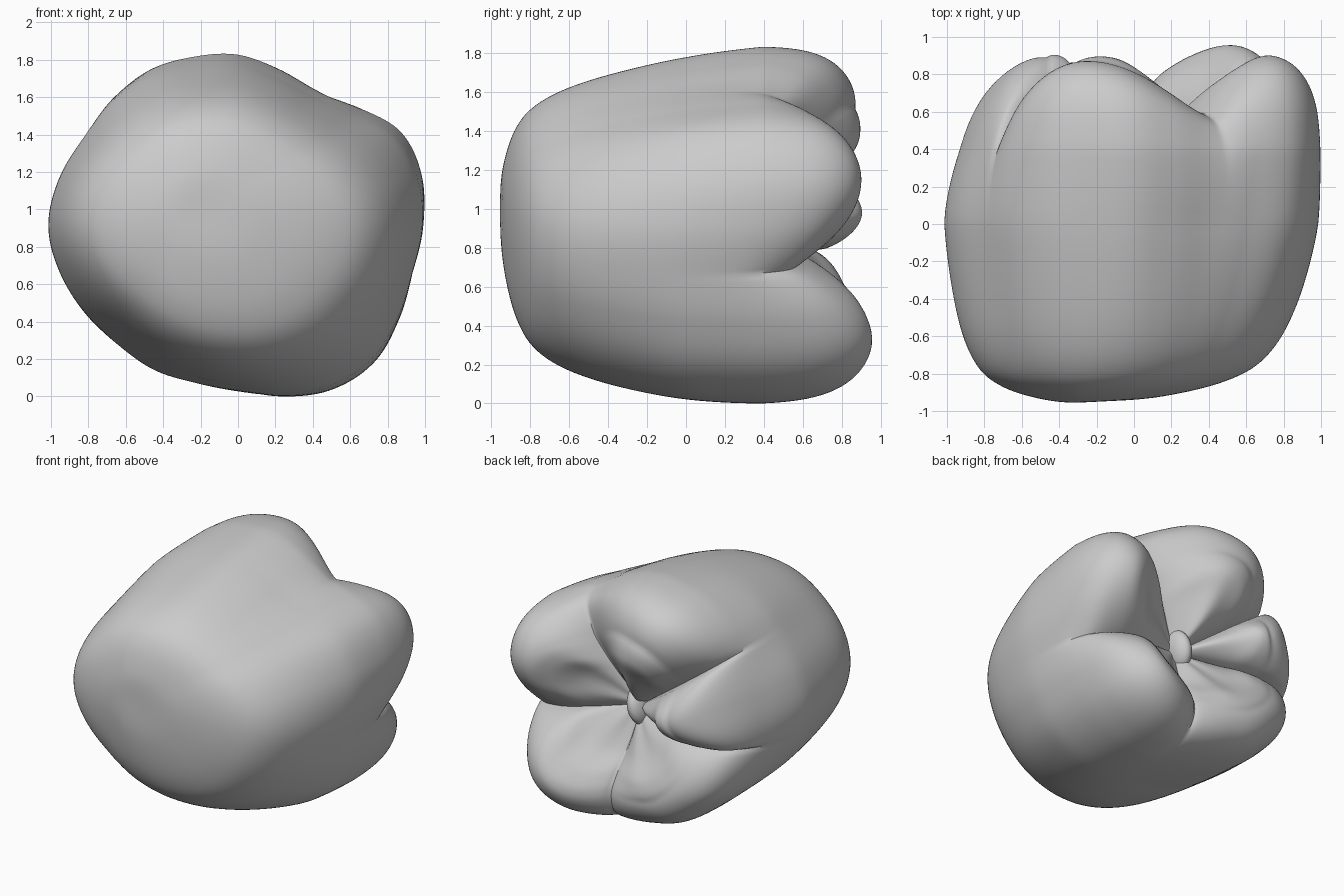
import bpy
import bmesh
import math
from mathutils import Vector

cube = bpy.data.objects.get("Cube")
if cube:
    bpy.data.objects.remove(cube, do_unlink=True)

# Plain grey clay
grey = bpy.data.materials.new("warm_grey")
grey.use_nodes = True
COLOR = (0.6, 0.6, 0.6, 1)
grey.diffuse_color = COLOR
grey.node_tree.nodes["Principled BSDF"].inputs["Base Color"].default_value = COLOR

SEGMENTS = 288
STEPS = 7

# Outline radius every 15 degrees, counterclockwise from +x
OUTLINE = [.995, 1.02, 1.01, .92, .87, .885, .925, .94, .97, .98, .965, .985,
           1, .98, .95, .905, .89, .87, .89, .95, 1.01, 1.03, 1, .975]

# How much the front narrows, every 45 degrees
NARROWING = [0, .19, .17, .07, -.07, .07, .07, .04]

# Section from the front pole to the back pucker: (radius factor, y)
FRONT = [(0, -.955), (.3, -.945), (.6, -.875), (.78, -.75), (.9, -.5), (.98, -.1)]
LOBE = FRONT + [(1, .3), (.98, .65), (.885, .84), (.72, .9), (.56, .8),
                (.38, .63), (.16, .52), (0, .48)]
CREASE = FRONT + [(.985, .25), (.93, .45), (.84, .55), (.65, .59), (.45, .57),
                  (.3, .54), (.14, .5), (0, .48)]

# Each lobe from its first crease: angle, crease depth, tip y, skew, roundness, fatness
LOBES = [(-15, 1, .9, 1, .95, .15),
         (54, 1, .87, 1.5, .8, .9),
         (145, .95, .89, 1, .45, .8),
         (190, .85, .86, 1, .6, .5),
         (278, .5, .955, 1, .65, .15)]


def clamp(value):
    return max(0, min(1, value))


def catmull(a, b, c, d, t):
    return .5 * (2 * b + (c - a) * t + (2 * a - 5 * b + 4 * c - d) * t * t
                 + (3 * b - a - 3 * c + d) * t ** 3)


def around(values, deg):
    """Smooth closed interpolation of evenly spaced values."""
    f = deg / 360 * len(values)
    i = int(f)
    return catmull(*(values[(i + k) % len(values)] for k in (-1, 0, 1, 2)), f - i)


def smooth_section(points):
    pts = [Vector(p) for p in points]
    pts = [Vector((-pts[1].x, pts[1].y))] + pts + [Vector((-pts[-2].x, pts[-2].y))]
    out = []
    for i in range(len(points) - 1):
        out += [catmull(*pts[i:i + 4], k / STEPS) for k in range(STEPS)]
    return out + [pts[-2]]


def lobe_at(deg):
    """Fullness between creases, tip height change and inner swelling."""
    if deg >= 360 + LOBES[0][0]:
        deg -= 360
    i = max(k for k, lobe in enumerate(LOBES) if deg >= lobe[0])
    start, depth_a, tip, skew, power, fat = LOBES[i]
    following = LOBES[(i + 1) % len(LOBES)]
    end = following[0] + (360 if i + 1 == len(LOBES) else 0)
    u = (deg - start) / (end - start)
    full = max(0, math.sin(math.pi * u ** skew)) ** power
    depth = depth_a + (following[1] - depth_a) * u
    return 1 - depth * (1 - full), (tip - .9) * full, fat * full


lobe_curve = smooth_section(LOBE)
crease_curve = smooth_section(CREASE)
rows = len(lobe_curve)

# Puffy lobed body
bm = bmesh.new()
grid = []
for s in range(SEGMENTS):
    deg = 360 * s / SEGMENTS
    angle = math.radians(deg)
    radius = around(OUTLINE, deg)
    narrowing = around(NARROWING, deg)
    full, tip, fat = lobe_at(deg)
    lean = .28 * math.exp(-((deg - 168) / 32) ** 2)
    column = []
    for row in range(rows):
        rho, y = crease_curve[row].lerp(lobe_curve[row], full)
        along = row / (rows - 1)
        # One side leans in toward the back
        rho *= 1 - lean * (max(0, y) / .9) ** 1.5
        # Tip heights, swollen inner faces and soft wrinkles at the back
        inner = math.sin(math.pi * clamp((along - .7) / .3))
        wrinkle = .008 * full * math.sin(7 * angle + 5 * rho)
        if along > .5:
            y += tip * clamp((y - .5) / .4) + inner * (.2 * fat + wrinkle)
        # Outline evens out and narrows toward the front
        even = clamp(-y / .95)
        r = rho * (radius + (.95 - radius) * even)
        r *= 1 - narrowing * clamp((.4 - y) / 1.2)
        # Front pole sits up and to one side
        blend = clamp((along - .3) / .4)
        x = r * math.cos(angle) + (1 - rho) * (-.2 + .24 * blend)
        z = .92 + r * math.sin(angle) + (1 - rho) * (.1 - .16 * blend)
        y += .05 * max(0, x + .3) * even
        column.append(bm.verts.new((x, y, z)))
    grid.append(column)

for s in range(SEGMENTS):
    a, b = grid[s], grid[(s + 1) % SEGMENTS]
    for row in range(rows - 1):
        bm.faces.new((a[row], b[row], b[row + 1], a[row + 1]))
bmesh.ops.remove_doubles(bm, verts=bm.verts, dist=.0005)
bmesh.ops.recalc_face_normals(bm, faces=bm.faces)

# Stand the body on the ground
floor = min(v.co.z for v in bm.verts)
bmesh.ops.translate(bm, verts=bm.verts, vec=(0, 0, -floor))


def add_object(name, bm):
    mesh = bpy.data.meshes.new(name)
    bm.to_mesh(mesh)
    bm.free()
    mesh.materials.append(grey)
    obj = bpy.data.objects.new(name, mesh)
    bpy.context.collection.objects.link(obj)
    bpy.ops.object.select_all(action='DESELECT')
    obj.select_set(True)
    bpy.context.view_layer.objects.active = obj
    bpy.ops.object.shade_smooth_by_angle(angle=math.radians(50))
    return obj


add_object("lobed_body", bm)

# Small fold in the middle of the pucker
bm = bmesh.new()
bmesh.ops.create_uvsphere(bm, u_segments=32, v_segments=16, radius=1)
fold = add_object("center_fold", bm)
fold.scale = (.07, .12, .14)
fold.rotation_euler = (0, math.radians(15), 0)
fold.location = (.03, .5, .86)
